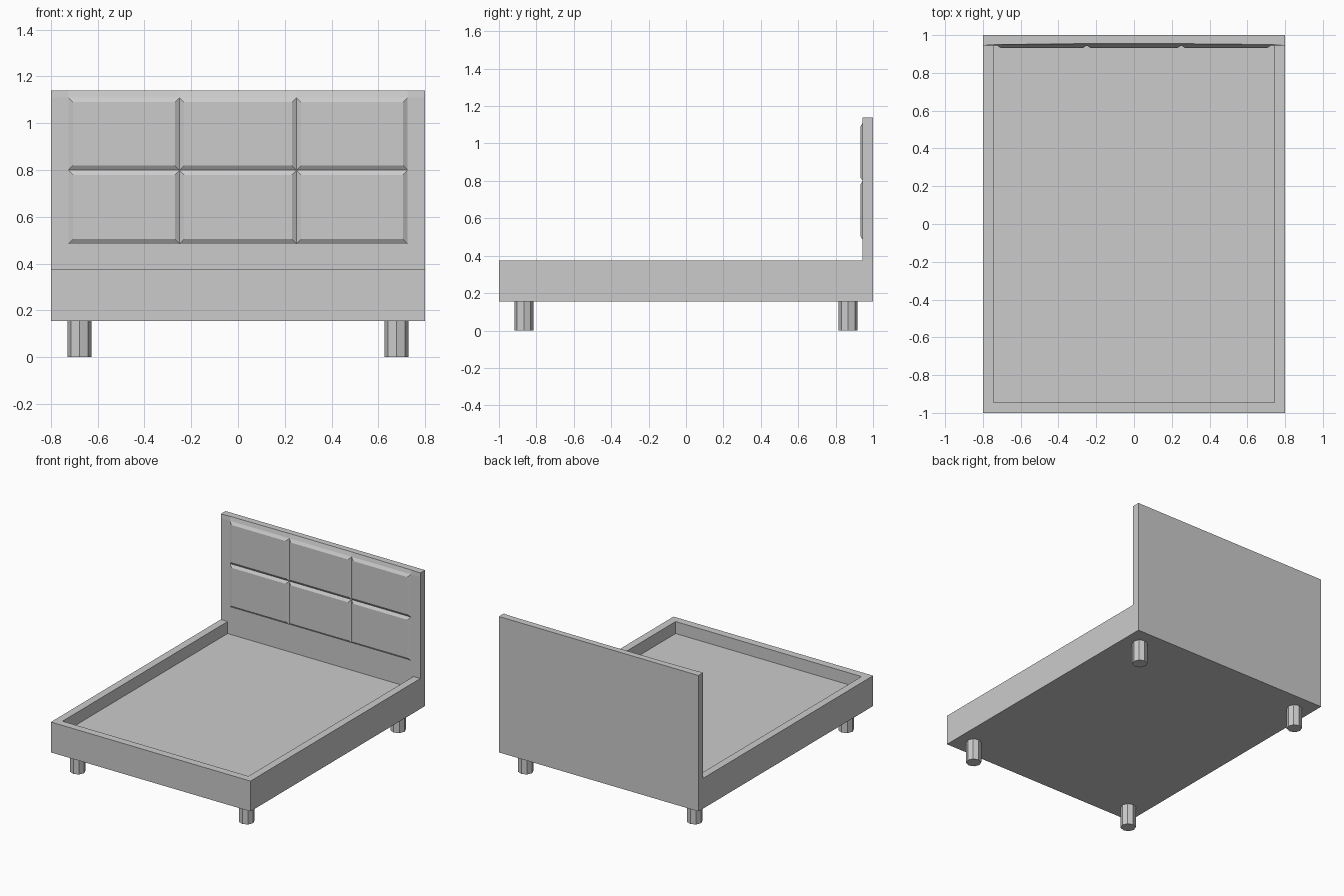
import bpy
import bmesh
from mathutils import Matrix, Vector

if "Cube" in bpy.data.objects:
    bpy.data.objects.remove(bpy.data.objects["Cube"], do_unlink=True)

GREY = (0.6, 0.6, 0.6, 1.0)
grey = bpy.data.materials.new("plain grey")
grey.use_nodes = True
grey.diffuse_color = GREY
grey.node_tree.nodes["Principled BSDF"].inputs["Base Color"].default_value = GREY

HALF_W, RAIL = 0.8, 0.055
BASE_Z, RIM_Z, TOP_Z = 0.155, 0.375, 1.14
FACE_Y = 1 - RAIL


def finish(bm, name):
    """Turn a bmesh into a flat-shaded object."""
    bmesh.ops.recalc_face_normals(bm, faces=bm.faces)
    mesh = bpy.data.meshes.new(name)
    bm.to_mesh(mesh)
    bm.free()
    mesh.materials.append(grey)
    obj = bpy.data.objects.new(name, mesh)
    bpy.context.collection.objects.link(obj)
    return obj


# Bed base: a box with a sunken floor inside the rails
bm = bmesh.new()
size = Vector((2 * HALF_W, 2, RIM_Z - BASE_Z))
place = Matrix.Translation((0, 0, (BASE_Z + RIM_Z) / 2)) @ Matrix.Diagonal(size).to_4x4()
bmesh.ops.create_cube(bm, size=1, matrix=place)
bm.normal_update()
top = max(bm.faces, key=lambda f: f.calc_center_median().z)
bmesh.ops.inset_individual(bm, faces=[top], thickness=RAIL, use_even_offset=True)
floor = bmesh.ops.extrude_discrete_faces(bm, faces=[top])["faces"]
bmesh.ops.translate(bm, verts=floor[0].verts, vec=(0, 0, -0.087))
finish(bm, "bed_base")

# Headboard: gridded front whose top edge leans back, with six raised pads
xs = [-HALF_W, -0.725, -0.25, 0.25, 0.725, HALF_W]
zs = [RIM_Z, 0.485, 0.8, 1.11, TOP_Z]
bm = bmesh.new()
grid = []
for z in zs:
    row = []
    for x in xs:
        lean = 0.0
        if z == TOP_Z:
            lean = {HALF_W: 0.0, 0.725: 0.005, 0.25: 0.01}[abs(x)]
        row.append(bm.verts.new((x, FACE_Y + lean, z)))
    grid.append(row)
pads = []
for j in range(len(zs) - 1):
    for i in range(len(xs) - 1):
        face = bm.faces.new((grid[j][i], grid[j][i + 1], grid[j + 1][i + 1], grid[j + 1][i]))
        if j in (1, 2) and i in (1, 2, 3):
            pads.append(face)
bm.normal_update()

# Sides and back of the headboard
rim = [e for e in bm.edges if e.is_boundary]
new = bmesh.ops.extrude_edge_only(bm, edges=rim)["geom"]
for v in new:
    if isinstance(v, bmesh.types.BMVert):
        v.co.y = 1
back = [e for e in new if isinstance(e, bmesh.types.BMEdge) and all(v.co.y == 1 for v in e.verts)]
bmesh.ops.contextual_create(bm, geom=back)
bmesh.ops.recalc_face_normals(bm, faces=bm.faces)

# Chamfered pads
bmesh.ops.inset_individual(bm, faces=pads, thickness=0.02, depth=0.013, use_even_offset=True)
finish(bm, "headboard")

# Eight-sided legs
for side, sx in (("left", 1), ("right", -1)):
    for end, sy in (("front", -1), ("back", 1)):
        bm = bmesh.new()
        bmesh.ops.create_cone(bm, cap_ends=True, segments=8, radius1=0.051, radius2=0.051,
                              depth=BASE_Z,
                              matrix=Matrix.Translation((sx * 0.677, sy * 0.867, BASE_Z / 2)))
        finish(bm, f"{end}_{side}_leg")
